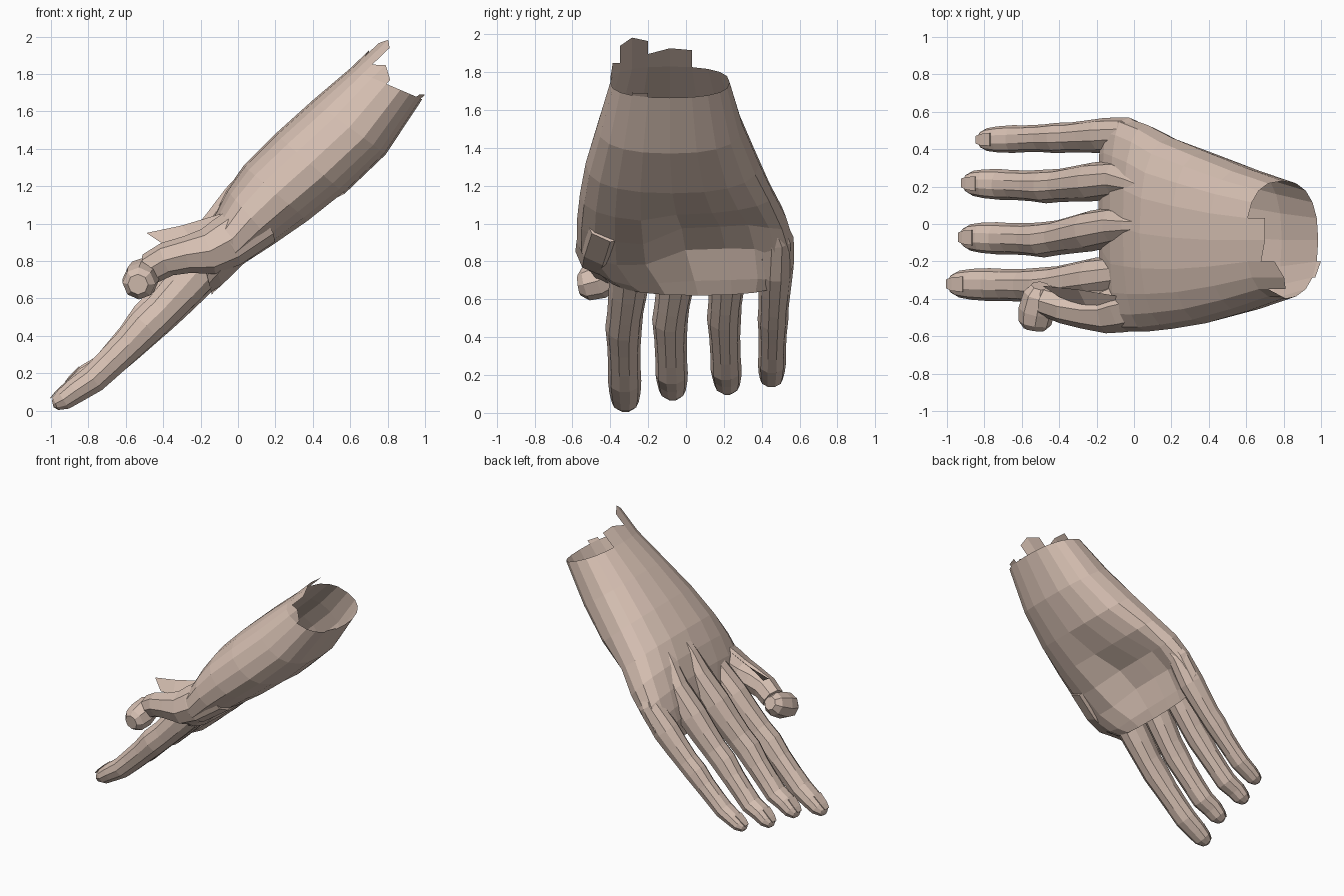
import bpy, bmesh
from math import sin, cos, pi, copysign
from mathutils import Vector

cube = bpy.data.objects.get("Cube")
if cube:
    bpy.data.objects.remove(cube)

skin = bpy.data.materials.new("skin")
skin.use_nodes = True
tone = (0.68, 0.53, 0.45, 1)
skin.diffuse_color = tone
skin.node_tree.nodes["Principled BSDF"].inputs["Base Color"].default_value = tone


def finish(name, bm):
    bmesh.ops.recalc_face_normals(bm, faces=bm.faces)
    mesh = bpy.data.meshes.new(name)
    bm.to_mesh(mesh)
    bm.free()
    mesh.materials.append(skin)
    obj = bpy.data.objects.new(name, mesh)
    bpy.context.collection.objects.link(obj)


def power(v, e):
    return copysign(abs(v) ** e, v)


def loft(bm, rings, cap_start=True):
    loops = [[bm.verts.new(p) for p in ring] for ring in rings]
    n = len(loops[0])
    for a, b in zip(loops, loops[1:]):
        for j in range(n):
            k = (j + 1) % n
            bm.faces.new((a[j], a[k], b[k], b[j]))
    if cap_start:
        bm.faces.new(loops[0])
    bm.faces.new(loops[-1])
    return loops


# Palm and forearm: back x/z, palm x/z, y range, hollow of the palm
SECTIONS = [
    (.60, 1.83, .985, 1.665, -.40, .23, 0),
    (.40, 1.66, .79, 1.37, -.47, .30, 0),
    (.20, 1.48, .57, 1.16, -.53, .385, 0),
    (.03, 1.31, .38, 1.01, -.56, .46, .06),
    (-.06, 1.18, .20, .88, -.575, .53, .13),
    (-.13, 1.04, .04, .76, -.575, .57, .12),
    (-.17, .92, -.08, .65, -.48, .57, .05),
    (-.19, .82, -.14, .62, -.41, .54, 0),
]
SIDES = 20


def section(xt, zt, xb, zb, y0, y1, hollow):
    top, bottom = Vector((xt, 0, zt)), Vector((xb, 0, zb))
    mid, half = (top + bottom) / 2, (top - bottom) / 2
    ring = []
    for j in range(SIDES):
        a = 2 * pi * j / SIDES
        y = (y0 + y1) / 2 + (y1 - y0) / 2 * power(cos(a), .85)
        p = mid + half * power(sin(a), .8)
        if sin(a) < -.1:
            p += half.normalized() * hollow * max(0, 1 - ((y - .13) / .36) ** 4)
        ring.append((p.x, y, p.z))
    return ring


bm = bmesh.new()
rim = loft(bm, [section(*s) for s in SECTIONS], cap_start=False)[0]
# Torn strips along the open wrist edge
axis = Vector((.72, 0, .69))
for j, first, second in ((4, .13, .14), (5, .14, .1), (6, .2, .24),
                         (7, .24, .2), (8, .07, .1), (9, .1, .03), (13, .02, .03)):
    a, b = rim[j], rim[(j + 1) % SIDES]
    c = bm.verts.new(b.co + axis * second)
    d = bm.verts.new(a.co + axis * first)
    bm.faces.new((b, a, d, c))
finish("palm_and_forearm", bm)


def tube(path, widths, heights, sides=10, across=Vector((0, 1, 0))):
    rings = []
    for i, p in enumerate(path):
        t = (path[min(i + 1, len(path) - 1)] - path[max(i - 1, 0)]).normalized()
        side = (across - t * across.dot(t)).normalized()
        up = side.cross(t)
        rings.append([p + side * widths[i] * cos(2 * pi * j / sides)
                      + up * heights[i] * sin(2 * pi * j / sides)
                      for j in range(sides)])
    bm = bmesh.new()
    loft(bm, rings)
    return bm


# Fingers: share of length, sag, width, height
PROFILE = [(0, 0, 1.2, 1.15), (.16, -.035, 1.27, 1.4), (.27, -.05, 1.17, 1.28),
           (.38, -.06, 1.08, 1.18), (.47, -.06, 1.1, 1.18),
           (.57, -.068, 1.0, 1.03), (.68, -.07, .97, .96), (.77, -.07, 1.0, .9),
           (.87, -.06, .94, .8), (.94, -.045, .82, .68),
           (.985, -.025, .55, .45), (1, -.015, .25, .2)]


def finger(name, base, bend_y, tip, radius, curl):
    base, tip = Vector(base), Vector(tip)
    # The first two points form the bone ridge on the back of the hand
    path = [base + Vector((.21, -.3 * base.y, .29)),
            base + Vector((.09, -.1 * base.y, .14))]
    for f, sag, _, _ in PROFILE:
        p = base.lerp(tip, f)
        near, far = min(f / .45, 1), max(0, (f - .45) / .55)
        p.y = base.y + (bend_y - base.y) * near + (tip.y - bend_y) * far
        p.z += sag * (curl if f < .8 else 1)
        path.append(p)
    widths = [radius * k for k in [.7, .9] + [r[2] for r in PROFILE]]
    heights = [radius * k for k in [.8, 1.0] + [r[3] for r in PROFILE]]
    finish(name, tube(path, widths, heights))
    # Nail plate on the back of the tip
    along = (tip - base).normalized()
    up = Vector((along.z, 0, -along.x))
    bm = bmesh.new()
    rows = []
    for i in (-4, -3, -2):
        c = path[i] + up * (heights[i] + .002)
        rows.append([bm.verts.new(c + Vector((0, s * .5 * widths[i], 0)))
                     for s in (-1, 1)])
    for a, b in zip(rows, rows[1:]):
        bm.faces.new((a[0], a[1], b[1], b[0]))
    bmesh.ops.recalc_face_normals(bm, faces=bm.faces)
    bmesh.ops.solidify(bm, geom=bm.faces[:], thickness=.006)
    finish(name + "_nail", bm)


finger("index_finger", (-.05, -.27, .95), -.33, (-.99, -.32, .05), .088, 1.25)
finger("middle_finger", (-.09, -.01, 1.0), -.085, (-.925, -.07, .11), .086, 1.5)
finger("ring_finger", (-.08, .24, .99), .20, (-.91, .22, .14), .082, 1.5)
finger("little_finger", (-.03, .48, .92), .46, (-.835, .45, .18), .074, 1.25)

# Thumb: base and first joint, then the short tip turned outward
THUMB = [(.12, -.40, 1.02, .14), (-.06, -.44, .90, .14), (-.16, -.46, .85, .125),
         (-.27, -.46, .835, .1), (-.38, -.44, .81, .092), (-.47, -.41, .76, .085)]
radii = [p[3] for p in THUMB]
finish("thumb", tube([Vector(p[:3]) for p in THUMB], radii, radii, 8))
TIP = [(-.50, -.33, .76, .05), (-.505, -.37, .74, .085), (-.52, -.46, .7, .098),
       (-.53, -.53, .68, .088), (-.535, -.565, .675, .055)]
radii = [p[3] for p in TIP]
finish("thumb_tip", tube([Vector(p[:3]) for p in TIP], radii, radii, 8,
                         Vector((1, 0, 0))))

# Folded skin between thumb and palm
bm = bmesh.new()
v = [bm.verts.new(p) for p in (
    (0, -.40, 1.08), (-.3, -.35, .99), (-.49, -.33, .95),
    (-.40, -.39, .89), (-.25, -.45, .92), (-.05, -.50, .98))]
for face in ((0, 1, 4, 5), (1, 2, 3, 4)):
    bm.faces.new([v[i] for i in face])
finish("thumb_web", bm)
